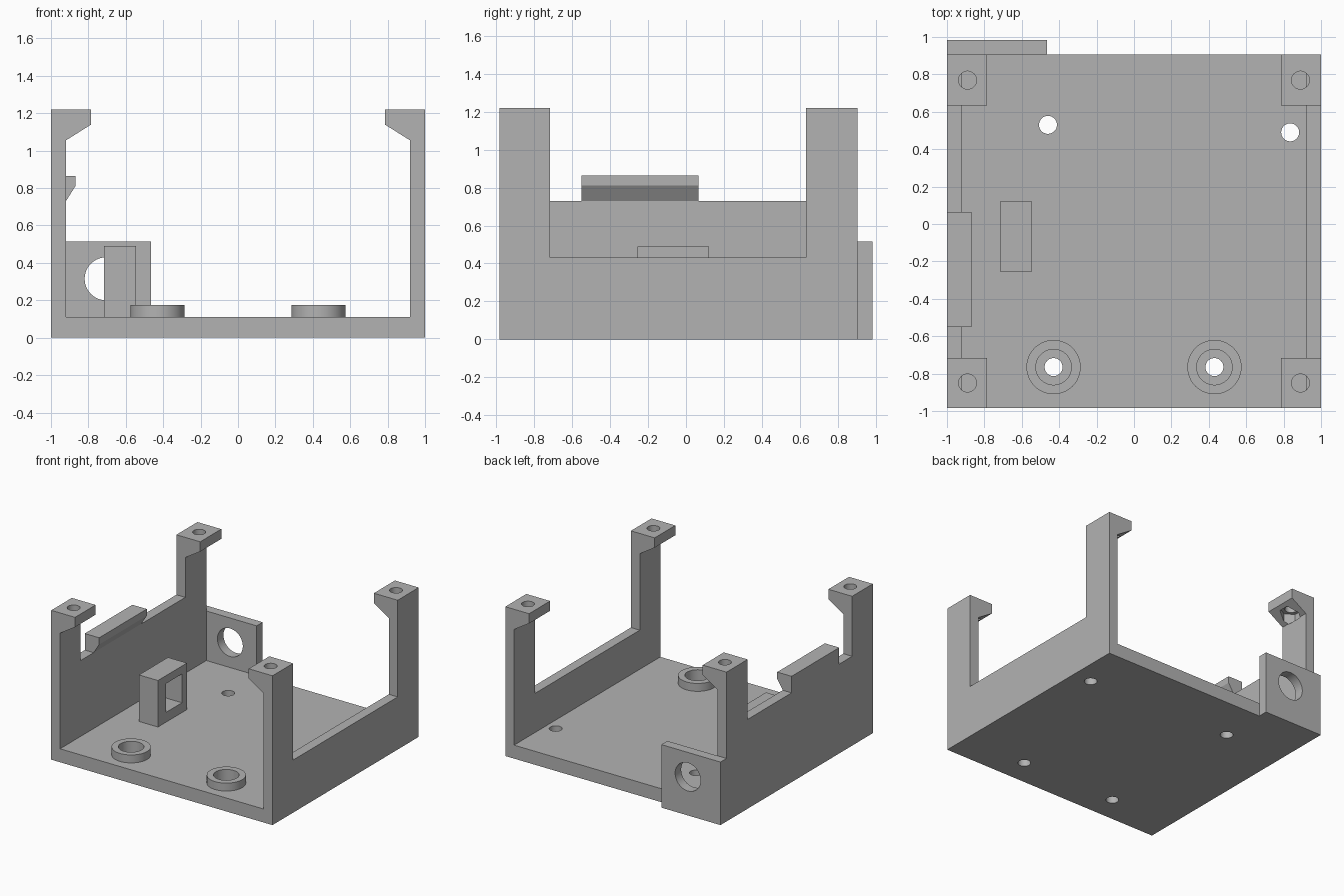
import bpy
import bmesh
from math import radians
from mathutils import Matrix, Vector

if "Cube" in bpy.data.objects:
    bpy.data.objects.remove(bpy.data.objects["Cube"])

grey = bpy.data.materials.new("light grey plastic")
grey.use_nodes = True
grey.diffuse_color = (0.45, 0.45, 0.45, 1)
grey.node_tree.nodes["Principled BSDF"].inputs["Base Color"].default_value = grey.diffuse_color

# Main dimensions
FRONT, BACK, TAB_BACK = -0.983, 0.905, 0.983
INNER, OUTER = 0.92, 1.0
FLOOR, TOP = 0.11, 1.22
POST_FRONT, POST_BACK = -0.717, 0.633
HOLE = 0.048


def make_object(name, bm):
    bmesh.ops.recalc_face_normals(bm, faces=bm.faces)
    mesh = bpy.data.meshes.new(name)
    bm.to_mesh(mesh)
    bm.free()
    mesh.materials.append(grey)
    obj = bpy.data.objects.new(name, mesh)
    bpy.context.collection.objects.link(obj)
    return obj


def prism(name, points, axis, start, end):
    """Extrude a profile along x (points are y, z) or y (points are x, z)."""
    bm = bmesh.new()
    if axis == "x":
        verts = [bm.verts.new((start, a, b)) for a, b in points]
        step = Vector((end - start, 0, 0))
    else:
        verts = [bm.verts.new((a, start, b)) for a, b in points]
        step = Vector((0, end - start, 0))
    face = bm.faces.new(verts)
    grown = bmesh.ops.extrude_face_region(bm, geom=[face])["geom"]
    bmesh.ops.translate(bm, vec=step, verts=[g for g in grown if isinstance(g, bmesh.types.BMVert)])
    return make_object(name, bm)


def box(name, x, y, z):
    return prism(name, [(x[0], z[0]), (x[1], z[0]), (x[1], z[1]), (x[0], z[1])], "y", *y)


def cylinder(name, x, y, z, radius, sides=48, along_y=False):
    """Upright cylinder spanning z, or one spanning y at height z."""
    span = y if along_y else z
    mid = (span[0] + span[1]) / 2
    place = Matrix.Translation((x, mid, z) if along_y else (x, y, mid))
    if along_y:
        place = place @ Matrix.Rotation(radians(90), 4, "X")
    bm = bmesh.new()
    bmesh.ops.create_cone(bm, cap_ends=True, segments=sides, radius1=radius,
                          radius2=radius, depth=span[1] - span[0], matrix=place)
    return make_object(name, bm)


def cut(obj, *cutters):
    """Apply boolean differences and round off the curved faces."""
    bpy.context.view_layer.objects.active = obj
    for cutter in cutters:
        cutter.hide_render = True
        mod = obj.modifiers.new("cut", "BOOLEAN")
        mod.operation, mod.solver, mod.object = "DIFFERENCE", "EXACT", cutter
        bpy.ops.object.modifier_apply(modifier=mod.name)
    bpy.ops.object.select_all(action="DESELECT")
    obj.select_set(True)
    bpy.ops.object.shade_smooth_by_angle(angle=radians(30))


def discard(cutters):
    for cutter in cutters:
        bpy.data.objects.remove(cutter)


# Floor plate with two plain holes and two raised, counterbored rings
floor = box("floor_plate", (-INNER, INNER), (FRONT, BACK), (0, FLOOR))
drills = [cylinder("floor_drill", x, y, (-0.1, 0.3), HOLE)
          for x, y in ((-0.46, 0.53), (0.835, 0.49))]
for side in (-1, 1):
    x, y = side * 0.43, -0.765
    bore = cylinder("ring_bore", x, y, (0.06, 0.3), 0.095)
    drills += [cylinder("ring_drill", x, y, (-0.1, 0.3), HOLE), bore]
    ring = cylinder(("left" if side > 0 else "right") + "_mount_ring", x, y, (FLOOR, 0.175), 0.145)
    cut(ring, bore)
cut(floor, *drills)
discard(drills)

# Side walls with corner posts, hooked post caps and nut pockets
for side, label, sill in ((1, "left", 0.43), (-1, "right", 0.73)):
    wall = prism(label + "_wall",
                 [(FRONT, 0), (BACK, 0), (BACK, TOP), (POST_BACK, TOP), (POST_BACK, sill),
                  (POST_FRONT, sill), (POST_FRONT, TOP), (FRONT, TOP)],
                 "x", side * INNER, side * OUTER)
    wall_cutters = []
    for place, y0, y1 in (("front", FRONT, POST_FRONT), ("back", POST_BACK, BACK)):
        cap = prism(label + "_" + place + "_post_cap",
                    [(side * INNER, TOP), (side * 0.785, TOP), (side * 0.785, 1.14),
                     (side * INNER, 1.055)], "y", y0, y1)
        y = (y0 + y1) / 2
        cutters = [cylinder("screw_drill", side * 0.89, y, (1.1, 1.3), HOLE),
                   cylinder("nut_pocket", side * 0.89, y, (1.05, 1.14), 0.085, sides=6)]
        cut(cap, *cutters)
        wall_cutters += cutters
    cut(wall, *wall_cutters)
    discard(wall_cutters)

# Snap clip standing on the taller wall
prism("right_wall_clip", [(-OUTER, 0.73), (-INNER, 0.73), (-0.87, 0.81), (-0.87, 0.865),
                          (-OUTER, 0.865)], "y", -0.55, 0.065)

# Rear tab with a round opening
tab = box("rear_tab", (-OUTER, -0.465), (BACK, TAB_BACK), (0, 0.515))
opening = cylinder("tab_drill", -0.705, (0.8, 1.1), 0.315, 0.115, along_y=True)
cut(tab, opening)
discard([opening])

# Upright frame with a square window
frame = box("strap_frame", (-0.717, -0.545), (-0.255, 0.12), (FLOOR, 0.49))
window = box("frame_window", (-0.8, -0.4), (-0.15, 0.055), (0.19, 0.425))
cut(frame, window)
discard([window])
